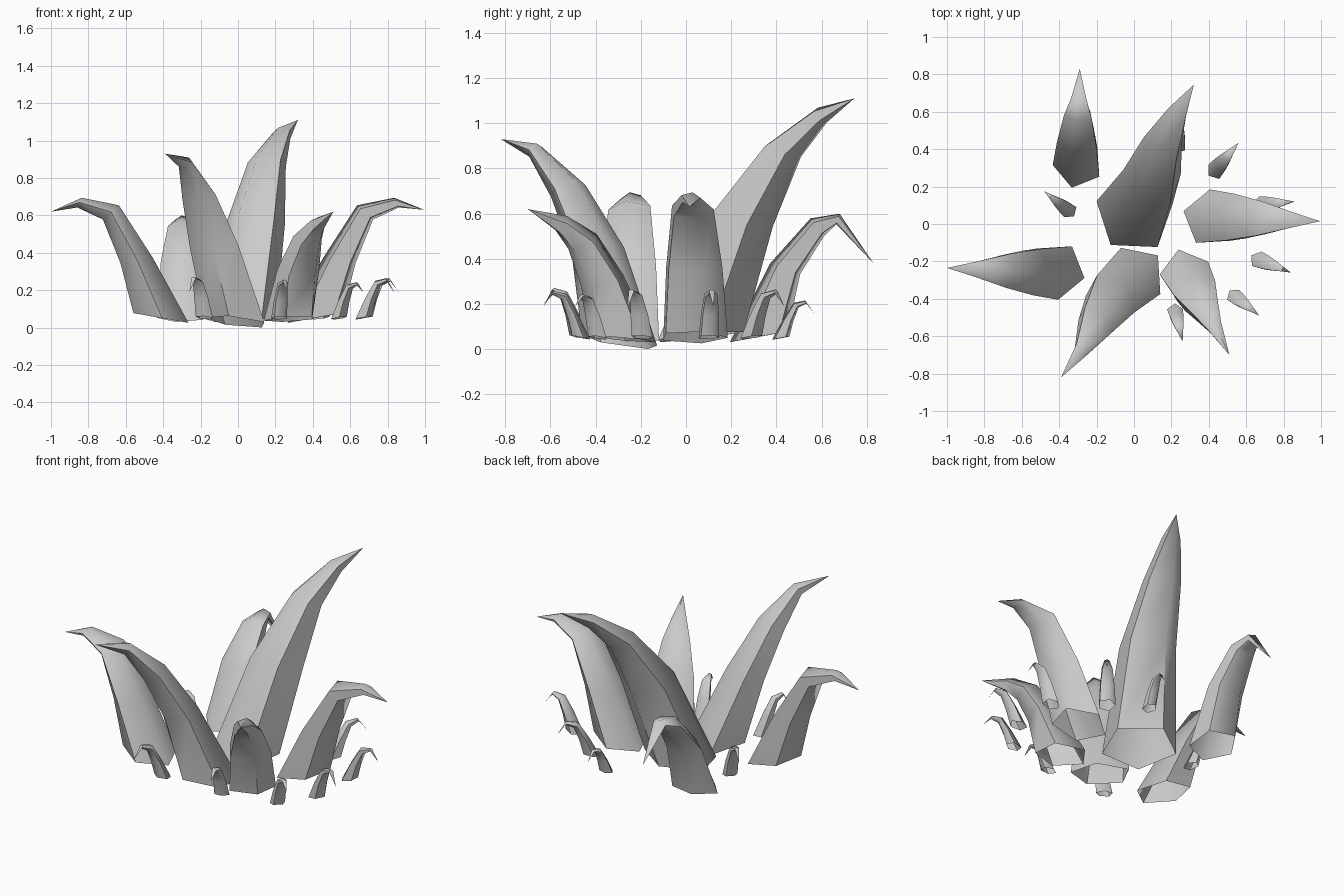
import bpy, bmesh, math
from mathutils import Vector

if "Cube" in bpy.data.objects:
    bpy.data.objects.remove(bpy.data.objects["Cube"])

# Each ring: inner (u, z), outer (u, z), half width, sideways shift; u runs outward from base to tip
CURLED = [(-.16, .025, .15, .08, .155, 0), (.03, .37, .215, .345, .135, 0),
          (.215, .655, .305, .575, .1, 0), (.415, .695, .44, .64, .045, 0)]
TALL = [(-.20, .03, .21, .08, .215, 0), (.06, .60, .36, .54, .165, -.01),
        (.33, .91, .49, .85, .112, .015), (.58, 1.07, .62, 1.0, .057, .015)]
FRONT = [(-.17, .0, .19, .065, .17, 0), (.06, .46, .27, .42, .15, -.035),
         (.255, .745, .385, .67, .105, -.025), (.46, .91, .50, .85, .045, 0)]
SHORT = [(-.15, .03, .15, .06, .14, 0), (.01, .33, .19, .27, .125, 0),
         (.14, .51, .26, .43, .085, 0), (.285, .59, .33, .515, .045, 0)]
DROOP = [(-.13, .03, .14, .08, .135, 0), (.05, .38, .19, .33, .115, 0),
         (.23, .58, .295, .50, .08, 0), (.36, .60, .345, .55, .043, 0)]


def spike(name, base, tip, rings, su=1.0, sz=1.0, z0=0.0):
    """Five-sided hollow spike, open at the bottom, bending from base towards tip."""
    base2, tip3 = Vector(base), Vector(tip)
    d = (tip3.xy - base2).normalized()
    side = Vector((-d.y, d.x))
    bm = bmesh.new()
    loops = []
    for ui, zi, uo, zo, w, shift in rings:
        loop = []
        for k in range(5):
            a = math.radians(167 + 72 * k)
            f = (1 + math.cos(a)) / 2
            u = (ui + (uo - ui) * f) * su
            z = (zi + (zo - zi) * f) * sz + z0
            p = base2 + d * u + side * ((w * math.sin(a) + shift) * su)
            loop.append(bm.verts.new((p.x, p.y, z)))
        loops.append(loop)
    top = bm.verts.new(tip3)
    for lo, hi in zip(loops, loops[1:]):
        for k in range(5):
            j = (k + 1) % 5
            bm.faces.new((lo[k], lo[j], hi[j], hi[k]))
    for k in range(5):
        bm.faces.new((loops[-1][k], loops[-1][(k + 1) % 5], top))
    mesh = bpy.data.meshes.new(name)
    bm.to_mesh(mesh)
    bm.free()
    ob = bpy.data.objects.new(name, mesh)
    bpy.context.collection.objects.link(ob)
    bpy.context.view_layer.objects.active = ob
    ob.select_set(True)
    bpy.ops.object.shade_smooth_by_angle(angle=math.radians(66))
    ob.select_set(False)


# Large spikes
spike("centre_spike", (0, .045), (.32, .745, 1.11), TALL)
spike("left_spike", (-.42, -.25), (-1, -.235, .62), CURLED)
spike("right_spike", (.42, .03), (.995, .015, .63), CURLED)
spike("front_spike", (0, -.28), (-.39, -.82, .93), FRONT)
spike("front_right_spike", (.28, -.28), (.51, -.70, .62), SHORT)
spike("back_left_spike", (-.30, .32), (-.29, .83, .38), DROOP)

# Small sprouts around the edge: base x, y, tip x, y, z, height scale
SPROUTS = [(-.35, .075, -.48, .175, .19, .34), (.44, .29, .56, .435, .19, .33),
           (.68, .10, .86, .12, .19, .33), (.67, -.195, .84, -.26, .18, .33),
           (.54, -.39, .67, -.49, .19, .30), (.22, -.47, .26, -.63, .20, .32),
           (.24, .42, .26, .57, .155, .26), (-.18, -.47, -.26, -.63, .19, .34)]
for i, (bx, by, tx, ty, tz, sz) in enumerate(SPROUTS):
    length = math.hypot(tx - bx, ty - by)
    spike(f"sprout_{i + 1}", (bx, by), (tx, ty, tz), CURLED, length / .58, sz, .035)
